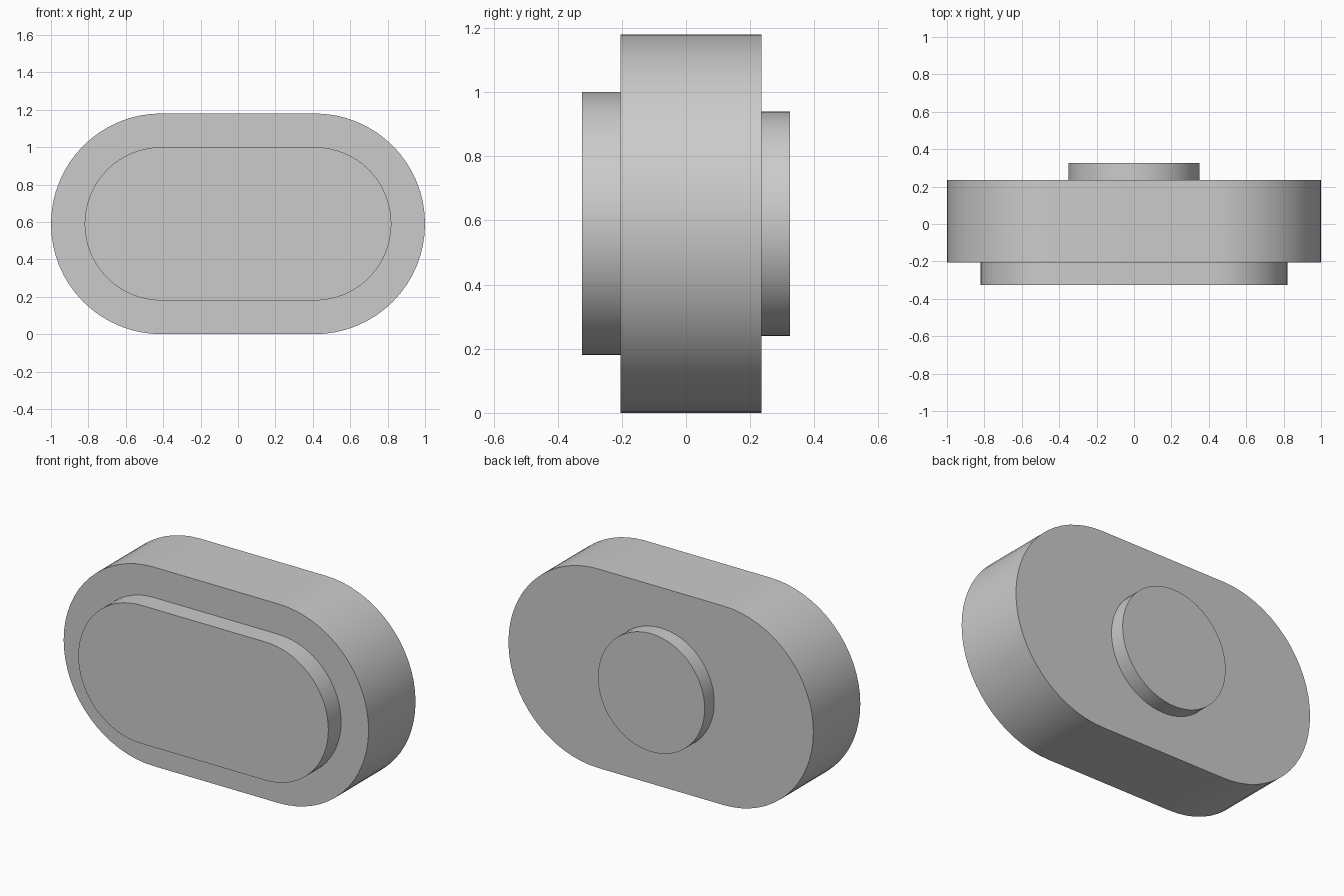
import bpy
import bmesh
from math import cos, sin, pi, radians

cube = bpy.data.objects.get("Cube")
if cube:
    bpy.data.objects.remove(cube, do_unlink=True)

grey = bpy.data.materials.new("plain_grey")
grey.use_nodes = True
color = (0.6, 0.6, 0.6, 1)
grey.diffuse_color = color
grey.node_tree.nodes["Principled BSDF"].inputs["Base Color"].default_value = color

CENTRE_Z = 0.59
SEGMENTS = 32  # per half circle


def rounded_slab(name, half_straight, radius, y_front, y_back):
    """Extrude a circle, stretched sideways by half_straight, along y."""
    outline = []
    for side, start in ((1, -pi / 2), (-1, pi / 2)):
        # A full circle shares its end points between the two halves
        count = SEGMENTS + 1 if half_straight else SEGMENTS
        for i in range(count):
            a = start + pi * i / SEGMENTS
            outline.append((side * half_straight + radius * cos(a),
                            CENTRE_Z + radius * sin(a)))
    bm = bmesh.new()
    face = bm.faces.new([bm.verts.new((x, y_front, z)) for x, z in outline])
    result = bmesh.ops.extrude_face_region(bm, geom=[face], use_keep_orig=True)
    moved = [v for v in result["geom"] if isinstance(v, bmesh.types.BMVert)]
    bmesh.ops.translate(bm, verts=moved, vec=(0, y_back - y_front, 0))
    bmesh.ops.recalc_face_normals(bm, faces=bm.faces[:])
    mesh = bpy.data.meshes.new(name)
    bm.to_mesh(mesh)
    bm.free()
    mesh.materials.append(grey)
    obj = bpy.data.objects.new(name, mesh)
    bpy.context.collection.objects.link(obj)
    bpy.ops.object.select_all(action="DESELECT")
    obj.select_set(True)
    bpy.context.view_layer.objects.active = obj
    bpy.ops.object.shade_smooth_by_angle(angle=radians(30))
    return obj


# Main body, raised front panel and round back boss
rounded_slab("body", 0.41, 0.59, -0.205, 0.235)
rounded_slab("front_panel", 0.41, 0.41, -0.325, -0.205)
rounded_slab("back_boss", 0, 0.35, 0.235, 0.325)
